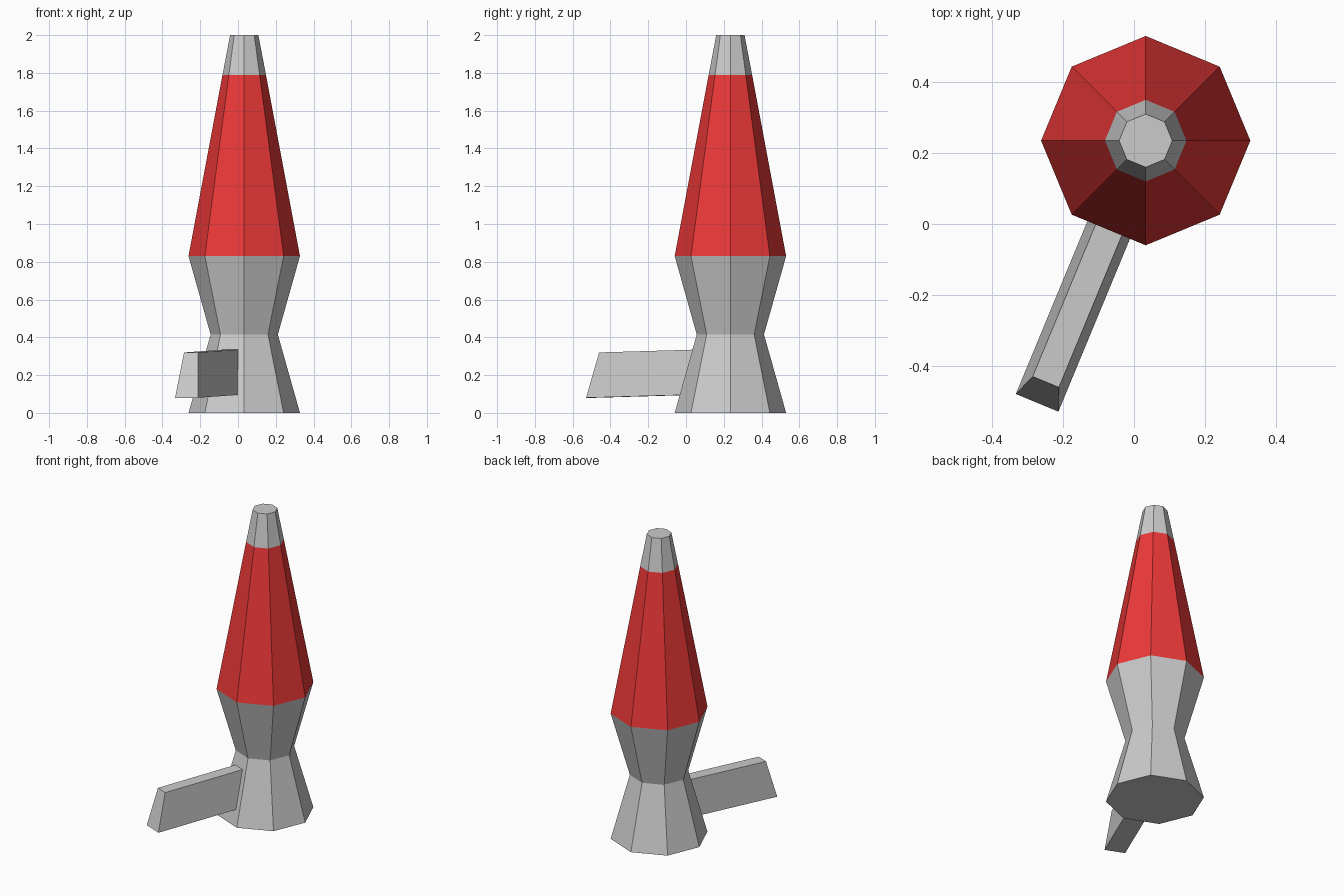
import bpy, bmesh, math
from mathutils import Vector

if "Cube" in bpy.data.objects:
    bpy.data.objects.remove(bpy.data.objects["Cube"])

AXIS = Vector((0.033, 0.235, 0))
SIDES = 8


def finish(name, bm, material=None):
    bmesh.ops.recalc_face_normals(bm, faces=bm.faces)
    mesh = bpy.data.meshes.new(name)
    bm.to_mesh(mesh)
    bm.free()
    obj = bpy.data.objects.new(name, mesh)
    bpy.context.collection.objects.link(obj)
    if material:
        mesh.materials.append(material)
    return obj


def loft(bm, rings, cap_start=False, cap_end=False):
    """Bridge successive rings of points with quads."""
    loops = [[bm.verts.new(p) for p in ring] for ring in rings]
    for a, b in zip(loops, loops[1:]):
        n = len(a)
        for i in range(n):
            bm.faces.new((a[i], a[(i + 1) % n], b[(i + 1) % n], b[i]))
    if cap_start:
        bm.faces.new(loops[0][::-1])
    if cap_end:
        bm.faces.new(loops[-1])


def ring(radius, z):
    step = math.tau / SIDES
    return [AXIS + Vector((radius * math.cos(i * step), radius * math.sin(i * step), z))
            for i in range(SIDES)]


def turned(name, profile, material=None, bottom=False, top=False):
    bm = bmesh.new()
    loft(bm, [ring(r, z) for r, z in profile], bottom, top)
    if not (bottom or top):
        # open band: orient faces away from the axis
        obj = finish(name, bm, material)
        for f in obj.data.polygons:
            if f.normal.dot(f.center - AXIS - Vector((0, 0, f.center.z))) < 0:
                f.flip()
        return obj
    return finish(name, bm, material)


red = bpy.data.materials.new("red_glass")
red.diffuse_color = (0.85, 0.04, 0.04, 1)
red.use_nodes = True
red.node_tree.nodes["Principled BSDF"].inputs["Base Color"].default_value = red.diffuse_color

# Hourglass base, tapered globe and metal cap
turned("base", [(0.295, 0), (0.178, 0.415), (0.295, 0.83)], bottom=True)
turned("globe", [(0.295, 0.83), (0.115, 1.79)], red)
turned("cap", [(0.115, 1.79), (0.075, 2.0)], top=True)

# Side bar leaving the centre of one base facet
ang = math.radians(247.5)
out = Vector((math.cos(ang), math.sin(ang), 0))
side = Vector((-out.y, out.x, 0))


def section(d_bottom, d_top, z_bottom, z_top):
    corners = [(d_bottom, -0.065, z_bottom), (d_bottom, 0.065, z_bottom),
               (d_top, 0.04, z_top), (d_top, -0.04, z_top)]
    return [AXIS + out * d + side * s + Vector((0, 0, z)) for d, s, z in corners]


bm = bmesh.new()
loft(bm, [section(0.243, 0.181, 0.095, 0.335), section(0.80, 0.736, 0.08, 0.32)], True, True)
finish("side_bar", bm)
